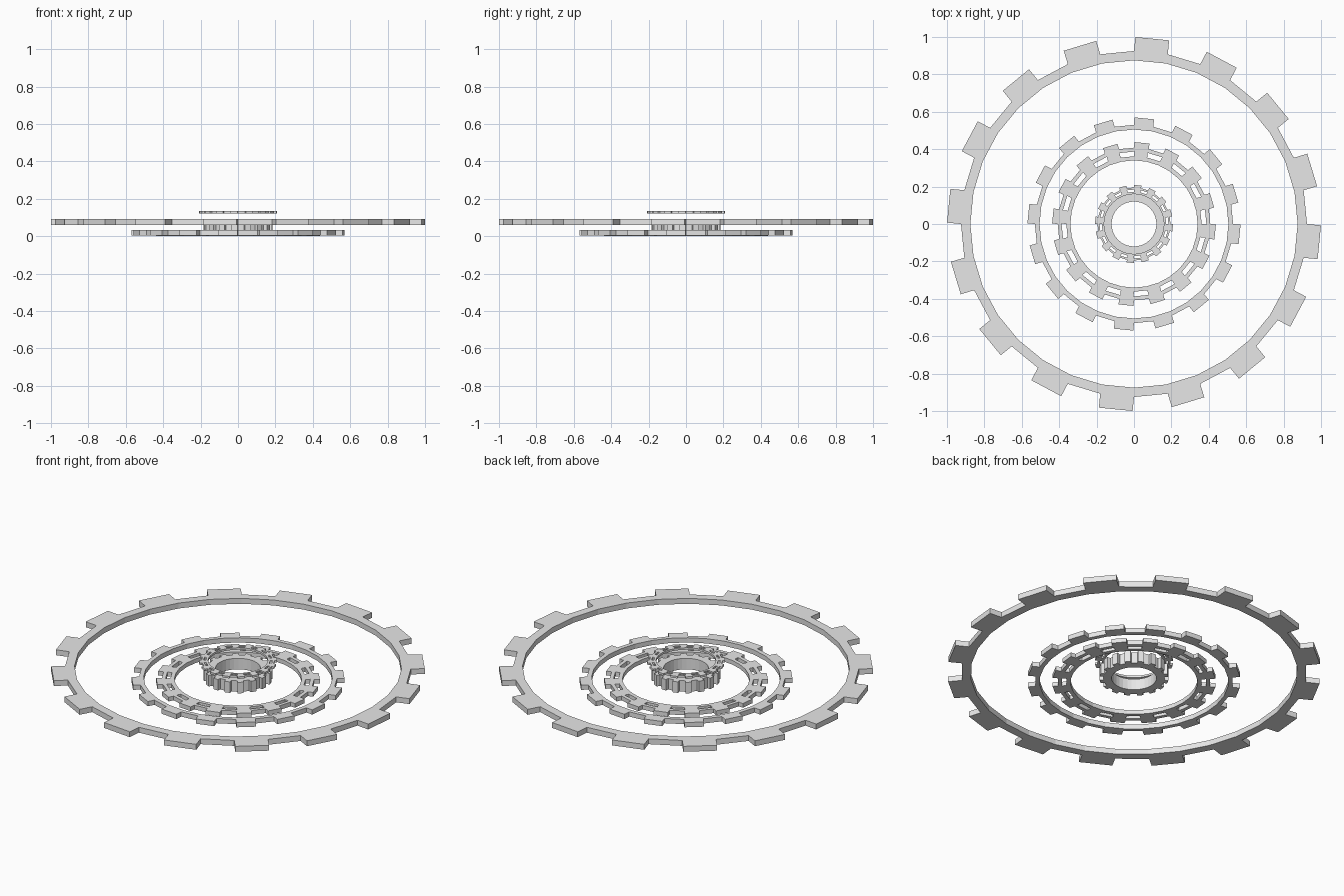
import bpy, bmesh, math
from mathutils import Vector

if "Cube" in bpy.data.objects:
    bpy.data.objects.remove(bpy.data.objects["Cube"])

SEGMENTS = 32

grey = bpy.data.materials.new("light_grey")
grey.diffuse_color = (0.8, 0.8, 0.8, 1)
grey.use_nodes = True
grey.node_tree.nodes["Principled BSDF"].inputs["Base Color"].default_value = grey.diffuse_color


def gear_ring(name, inner, outer, tooth, z0, z1):
    """Flat 32-sided ring; every other outer face is pushed out as a tooth."""
    bm = bmesh.new()
    rings = []
    for r, z in ((inner, z0), (outer, z0), (outer, z1), (inner, z1)):
        rings.append([bm.verts.new((r * math.cos(2 * math.pi * i / SEGMENTS),
                                    r * math.sin(2 * math.pi * i / SEGMENTS), z))
                      for i in range(SEGMENTS)])
    walls = []
    for k in range(4):
        a, b = rings[k], rings[(k + 1) % 4]
        for i in range(SEGMENTS):
            j = (i + 1) % SEGMENTS
            f = bm.faces.new((a[i], a[j], b[j], b[i]))
            if k == 1 and i % 2 == 1:
                walls.append((f, (i + 0.5) * 2 * math.pi / SEGMENTS))
    # teeth
    for f, ang in walls:
        new = bmesh.ops.extrude_discrete_faces(bm, faces=[f])["faces"][0]
        push = Vector((math.cos(ang), math.sin(ang), 0)) * tooth
        bmesh.ops.translate(bm, verts=new.verts, vec=push)
    bmesh.ops.recalc_face_normals(bm, faces=bm.faces)
    mesh = bpy.data.meshes.new(name)
    bm.to_mesh(mesh)
    bm.free()
    mesh.materials.append(grey)
    ob = bpy.data.objects.new(name, mesh)
    bpy.context.collection.objects.link(ob)
    return ob


# name, inner radius, outer radius, tooth length, bottom, top
gear_ring("outer_ring", 0.875, 0.925, 0.075, 0.06, 0.092)
gear_ring("lower_ring", 0.505, 0.53, 0.04, 0.004, 0.032)
# slotted ring: two nested toothed rings that touch at the teeth
gear_ring("slotted_ring_inner", 0.34, 0.362, 0.026, 0.0, 0.025)
gear_ring("slotted_ring_outer", 0.387, 0.408, 0.03, 0.0, 0.025)
# hub and the thin slotted ring floating above
gear_ring("hub_gear", 0.12, 0.165, 0.02, 0.025, 0.09)
gear_ring("top_ring_inner", 0.16, 0.172, 0.013, 0.122, 0.134)
gear_ring("top_ring_outer", 0.184, 0.195, 0.014, 0.122, 0.134)
